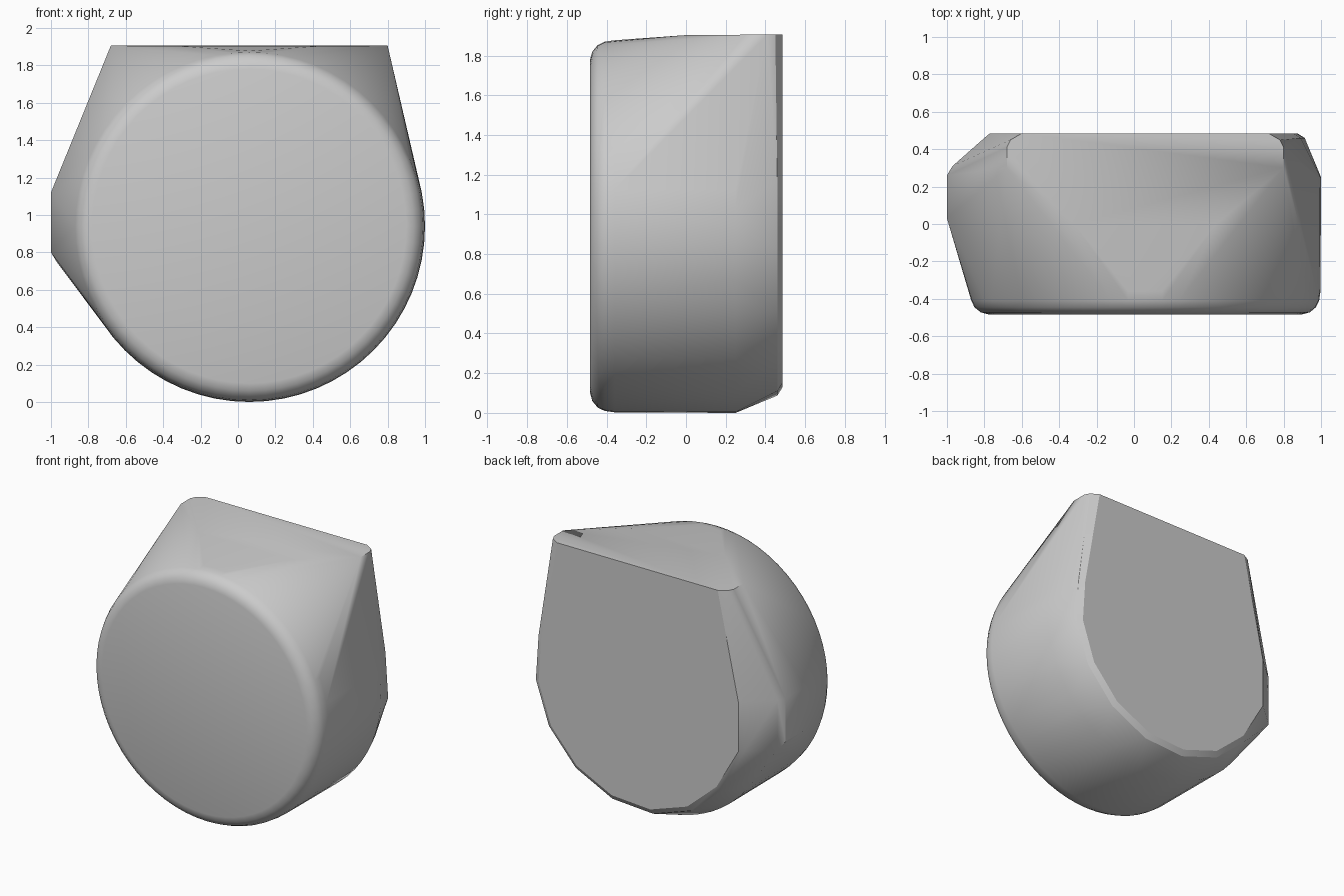
import bpy, bmesh, math

cube = bpy.data.objects.get("Cube")
if cube:
    bpy.data.objects.remove(cube, do_unlink=True)

CX, CZ = 0.06, 0.94


def ring(y, radius, count, turn=0.0):
    """Circle of points facing the front."""
    return [(CX + radius * math.cos(turn + math.tau * i / count), y,
             CZ + radius * math.sin(turn + math.tau * i / count)) for i in range(count)]


points = []

# Round front drum with a soft rim
for y, radius in ((-0.483, 0.84), (-0.472, 0.88), (-0.445, 0.913),
                  (-0.41, 0.93), (-0.36, 0.937), (0.25, 0.94)):
    points += ring(y, radius, 64)

# Coarser chamfered rear rim
points += ring(0.46, 0.86, 16, -0.13)
points += ring(0.485, 0.82, 16, -0.13)

# Flat top with rounded rear corners
for side, x in ((-1, -0.68), (1, 0.8)):
    for inset, y in ((0, 0.3), (0, 0.41), (0.02, 0.45), (0.08, 0.485)):
        points.append((x - side * inset, y, 1.905))
    points.append((0.06 + side * 0.38, 0.0, 1.903))

# Blunt bump on the right-hand side
for z, inner in ((0.8, 0.75), (1.12, 1.12)):
    points += [(-1.0, 0.03, z), (-1.0, 0.26, z), (-0.97, 0.31, inner),
               (-0.8, 0.46, inner), (-0.77, 0.485, inner)]

# Wrap everything in one convex skin
bm = bmesh.new()
for p in points:
    bm.verts.new(p)
hull = bmesh.ops.convex_hull(bm, input=bm.verts[:])
spare = {v for v in hull["geom_interior"] + hull["geom_unused"]
         if isinstance(v, bmesh.types.BMVert)}
bmesh.ops.delete(bm, geom=list(spare), context="VERTS")
bmesh.ops.dissolve_limit(bm, angle_limit=math.radians(0.5),
                         verts=bm.verts[:], edges=bm.edges[:])
bmesh.ops.recalc_face_normals(bm, faces=bm.faces[:])
mesh = bpy.data.meshes.new("rounded_block")
bm.to_mesh(mesh)
bm.free()
block = bpy.data.objects.new("rounded_block", mesh)
bpy.context.collection.objects.link(block)

# Plain grey finish
grey = bpy.data.materials.new("plain_grey")
grey.use_nodes = True
colour = (0.6, 0.6, 0.6, 1.0)
grey.diffuse_color = colour
grey.node_tree.nodes["Principled BSDF"].inputs["Base Color"].default_value = colour
mesh.materials.append(grey)

bpy.ops.object.select_all(action="DESELECT")
block.select_set(True)
bpy.context.view_layer.objects.active = block
bpy.ops.object.shade_smooth_by_angle(angle=math.radians(30))
